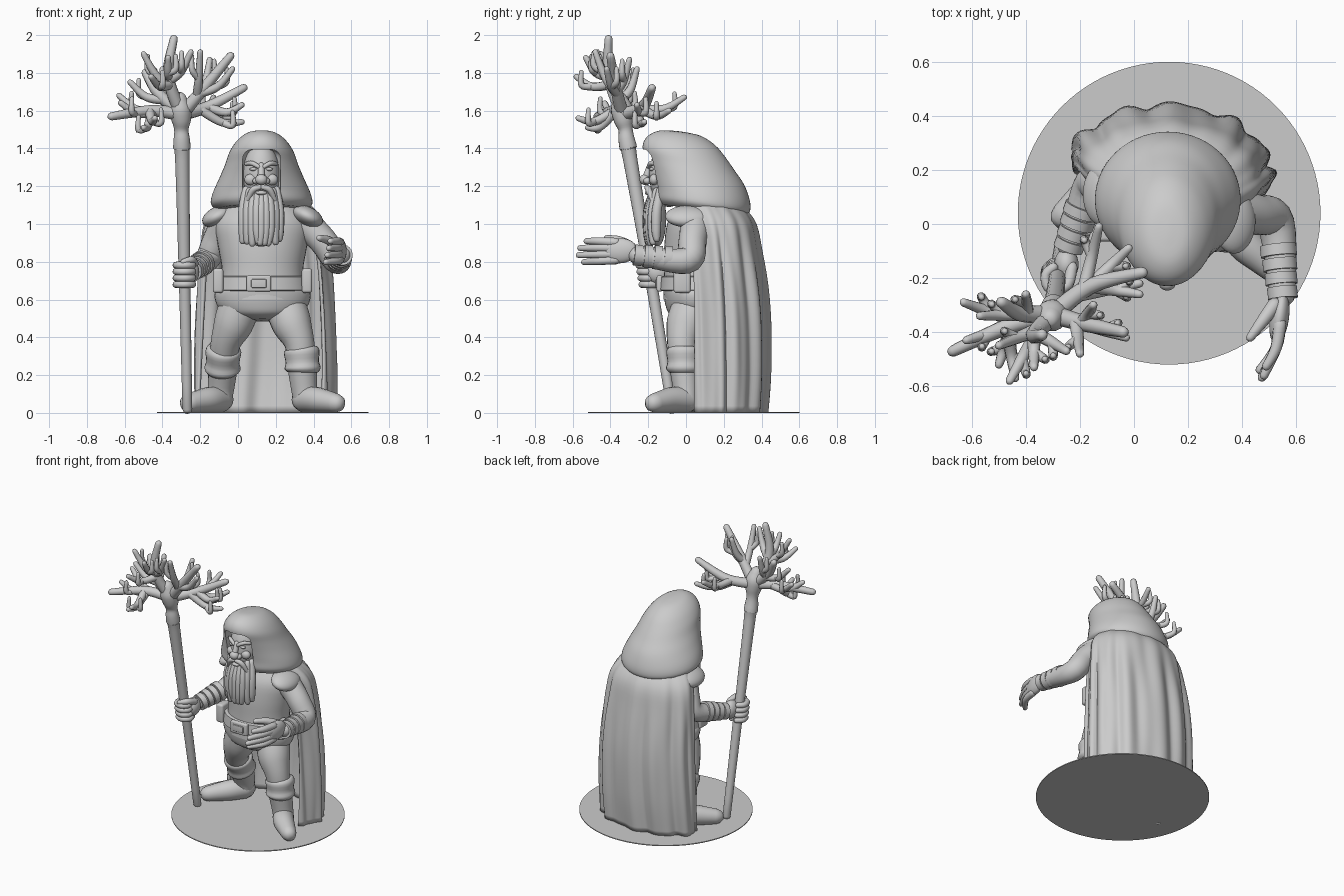
import bpy
import bmesh
import math
import random
from mathutils import Vector, Euler

if bpy.data.objects.get("Cube"):
    bpy.data.objects.remove(bpy.data.objects["Cube"], do_unlink=True)

random.seed(4)
MIDDLE = 0.13

stone = bpy.data.materials.new("plain grey")
stone.use_nodes = True
grey = (0.6, 0.6, 0.6, 1)
stone.diffuse_color = grey
stone.node_tree.nodes["Principled BSDF"].inputs["Base Color"].default_value = grey


def finish(name, bm, angle=50):
    bmesh.ops.recalc_face_normals(bm, faces=bm.faces)
    mesh = bpy.data.meshes.new(name)
    bm.to_mesh(mesh)
    bm.free()
    mesh.materials.append(stone)
    obj = bpy.data.objects.new(name, mesh)
    bpy.context.scene.collection.objects.link(obj)
    shade(obj, angle)
    return obj


def shade(obj, angle):
    bpy.ops.object.select_all(action="DESELECT")
    obj.select_set(True)
    bpy.context.view_layer.objects.active = obj
    bpy.ops.object.shade_smooth_by_angle(angle=math.radians(angle))


def refine(keys, steps):
    """Smooth curve through key vectors of any length."""
    pts = [Vector(k) for k in keys]
    last = len(pts) - 1
    out = []
    for i in range(last):
        a, b, c, d = pts[max(i - 1, 0)], pts[i], pts[i + 1], pts[min(i + 2, last)]
        for s in range(steps):
            t = s / steps
            out.append((b * 2 + (c - a) * t + (a * 2 - b * 5 + c * 4 - d) * t * t
                        + (b * 3 - a - c * 3 + d) * t ** 3) * 0.5)
    return out + [pts[-1]]


def skin(bm, rings, closed=True):
    rows = [[bm.verts.new(p) for p in ring] for ring in rings]
    count = len(rows[0])
    for low, high in zip(rows, rows[1:]):
        for i in range(count if closed else count - 1):
            j = (i + 1) % count
            bm.faces.new((low[i], low[j], high[j], high[i]))
    if closed:
        bm.faces.new(rows[0])
        bm.faces.new(rows[-1])


def tube(name, keys, sides=12, steps=4, rounded=True):
    """Sweep a circle along (x, y, z, radius) keys."""
    path = refine(keys, steps)
    spots = [(Vector(k[:3]), max(k[3], 0.003)) for k in path]
    if rounded:
        for end, inner in ((0, 1), (-1, -2)):
            point, radius = spots[end]
            out = (point - spots[inner][0]).normalized()
            caps = [(point + out * radius * f, radius * g) for f, g in ((0.55, 0.8), (0.9, 0.4))]
            spots = caps[::-1] + spots if end == 0 else spots + caps
    rings, normal = [], None
    for i, (point, radius) in enumerate(spots):
        ahead, behind = spots[min(i + 1, len(spots) - 1)][0], spots[max(i - 1, 0)][0]
        tangent = (ahead - behind).normalized()
        normal = tangent.orthogonal() if normal is None else normal - tangent * normal.dot(tangent)
        normal.normalize()
        across = tangent.cross(normal)
        turns = [math.tau * s / sides for s in range(sides)]
        rings.append([point + (normal * math.cos(a) + across * math.sin(a)) * radius for a in turns])
    bm = bmesh.new()
    skin(bm, rings)
    return finish(name, bm)


def loft(name, keys, steps=4, tilt=0.0, sides=40, centre=MIDDLE):
    """Stack ellipses given as (z, centre y, half width, half depth)."""
    rings = []
    for z, cy, rx, ry in refine(keys, steps):
        turns = [math.tau * s / sides for s in range(sides)]
        rings.append([(centre + rx * math.cos(a), cy + ry * math.sin(a), z + tilt * ry * math.sin(a))
                      for a in turns])
    bm = bmesh.new()
    skin(bm, rings)
    return finish(name, bm)


def ball(name, place, size, turn=(0, 0, 0)):
    bm = bmesh.new()
    bmesh.ops.create_uvsphere(bm, u_segments=28, v_segments=18, radius=1)
    spin = Euler(turn).to_matrix()
    for v in bm.verts:
        v.co = spin @ (v.co * Vector(size)) + Vector(place)
    return finish(name, bm)


def block(name, place, size, bevel=0.01):
    bm = bmesh.new()
    bmesh.ops.create_cube(bm, size=1)
    for v in bm.verts:
        v.co = v.co * Vector(size) + Vector(place)
    bmesh.ops.bevel(bm, geom=bm.edges[:], offset=bevel, segments=4, profile=0.5, affect="EDGES")
    return finish(name, bm)


# Ground disc
bm = bmesh.new()
bmesh.ops.create_cone(bm, cap_ends=True, segments=96, radius1=0.56, radius2=0.56, depth=0.006)
bmesh.ops.translate(bm, verts=bm.verts, vec=(MIDDLE, 0.04, 0.003))
finish("ground_disc", bm)

# Torso, breeches and belt
loft("tunic", [(0.6, 0.05, 0.23, 0.17), (0.75, 0.05, 0.215, 0.165), (0.88, 0.06, 0.235, 0.175),
               (1.0, 0.07, 0.25, 0.17), (1.08, 0.07, 0.2, 0.13), (1.14, 0.06, 0.1, 0.1)])
loft("breeches", [(0.49, 0.03, 0.07, 0.07), (0.515, 0.03, 0.18, 0.12), (0.56, 0.04, 0.235, 0.15),
                  (0.62, 0.05, 0.255, 0.17), (0.66, 0.05, 0.24, 0.17)], tilt=-0.1)
loft("belt", [(0.645, 0.05, 0.235, 0.175), (0.65, 0.05, 0.25, 0.188),
              (0.72, 0.05, 0.24, 0.182), (0.725, 0.05, 0.22, 0.17)], steps=1)
block("buckle", (0.11, -0.14, 0.685), (0.13, 0.03, 0.085))
block("buckle_plate", (0.11, -0.157, 0.685), (0.08, 0.012, 0.045), 0.004)

# Legs, boots, shoulder flaps and pouches; the right leg strides back
for side, label, stride in ((1, "left", 0), (-1, "right", 0.2)):
    def at(offset, y, z, *radius):
        back = stride * min(1, max(0, 0.57 - z) / 0.4)
        return (MIDDLE + side * offset, y + back, z, *radius)

    tube(label + "_leg", [at(0.12, 0.04, 0.57, 0.11), at(0.155, 0.0, 0.47, 0.105),
                          at(0.195, -0.02, 0.37, 0.08), at(0.21, -0.01, 0.25, 0.075)], 20)
    tube(label + "_boot_cuff", [at(0.205, -0.01, 0.345, 0.08), at(0.207, -0.01, 0.325, 0.095),
                                at(0.21, -0.01, 0.27, 0.088), at(0.212, -0.01, 0.235, 0.096),
                                at(0.212, -0.01, 0.215, 0.08)], 24, 3, False)
    tube(label + "_boot_shaft", [at(0.21, -0.01, 0.24, 0.078), at(0.22, 0.0, 0.13, 0.07),
                                 at(0.23, 0.0, 0.065, 0.066)], 20)
    tube(label + "_foot", [at(0.22, 0.01, 0.07, 0.068), at(0.28, -0.07, 0.07, 0.068),
                           at(0.345, -0.13, 0.06, 0.058), at(0.39, -0.17, 0.052, 0.05)], 18)
    tube(label + "_sole", [at(0.22, 0.02, 0.022, 0.02), at(0.32, -0.11, 0.022, 0.02)], 10)
    ball(label + "_shoulder_flap", at(0.24, 0.06 - side * 0.05, 1.04), (0.085, 0.12, 0.05), (0, side * 0.45, 0))
    block(label + "_pouch", at(0.235, -0.02, 0.7), (0.055, 0.09, 0.13), 0.015)

# Cloak: a plan from the left edge round the back to the right edge, scaled by height
PLAN = refine([(0.31, 0.0), (0.37, 0.1), (0.36, 0.19), (0.28, 0.29), (0.12, 0.36), (-0.1, 0.37),
               (-0.26, 0.31), (-0.355, 0.22), (-0.33, 0.14)], 15)
rows = []
for z, wide, deep, front in refine([(0.005, 1, 0.97, 0.05), (0.25, 1, 1.02, 0.05), (0.55, 0.97, 1.01, 0.05),
                                    (0.85, 0.91, 0.93, 0.04), (1.02, 0.82, 0.88, 0.02),
                                    (1.13, 0.55, 0.65, 0.0)], 5):
    row = []
    for i, (x, y) in enumerate(PLAN):
        turn = math.pi * i / len(PLAN)
        wave = math.sin(turn * 15 + 1.2 * math.sin(z * 3)) + 0.5 * math.sin(turn * 25 + z * 2)
        swell = 1 + 0.03 * wave * min(1, (1.2 - z) * 2)
        row.append((MIDDLE + x * wide * swell, front + y * deep * swell, z))
    rows.append(row)
bm = bmesh.new()
skin(bm, rows, closed=False)
cloak = finish("cloak", bm)
thick = cloak.modifiers.new("cloth thickness", "SOLIDIFY")
thick.thickness = 0.018
thick.offset = 0

# Hood with a hollow for the face
hood = loft("hood", [(1.075, 0.09, 0.235, 0.23), (1.105, 0.09, 0.268, 0.25), (1.16, 0.085, 0.26, 0.252),
                     (1.24, 0.06, 0.225, 0.248), (1.31, 0.025, 0.195, 0.235), (1.38, -0.01, 0.17, 0.22),
                     (1.44, -0.025, 0.13, 0.18), (1.48, -0.03, 0.075, 0.11), (1.49, -0.03, 0.01, 0.02)],
            tilt=-0.13, sides=56, centre=0.125)
hollow = block("hood_hollow", (0.125, -0.35, 1.13), (0.2, 0.52, 0.53), 0.05)
cut = hood.modifiers.new("face opening", "BOOLEAN")
cut.object = hollow
cut.solver = "EXACT"
bpy.context.view_layer.objects.active = hood
bpy.ops.object.modifier_apply(modifier=cut.name)
bpy.data.objects.remove(hollow, do_unlink=True)
shade(hood, 45)

# Face
FACE = 0.123
ball("face", (FACE, -0.09, 1.26), (0.098, 0.105, 0.17))
ball("nose_tip", (FACE, -0.218, 1.235), (0.032, 0.028, 0.028))
tube("nose_bridge", [(FACE, -0.19, 1.31, 0.016), (FACE, -0.21, 1.25, 0.02)])
for side, label in ((1, "left"), (-1, "right")):
    ball(label + "_nostril", (FACE + side * 0.026, -0.204, 1.228), (0.02, 0.022, 0.018))
    ball(label + "_cheek", (FACE + side * 0.055, -0.168, 1.235), (0.034, 0.026, 0.03))
    ball(label + "_eye", (FACE + side * 0.042, -0.181, 1.29), (0.02, 0.014, 0.009))
    tube(label + "_brow", [(FACE + side * 0.014, -0.198, 1.303, 0.011),
                           (FACE + side * 0.05, -0.185, 1.322, 0.013),
                           (FACE + side * 0.08, -0.155, 1.318, 0.01)])
    tube(label + "_moustache", [(FACE + side * 0.008, -0.207, 1.195, 0.014),
                                (FACE + side * 0.045, -0.198, 1.18, 0.017),
                                (FACE + side * 0.075, -0.175, 1.12, 0.012)])

# Beard made of long locks
ball("lower_lip", (FACE, -0.2, 1.165), (0.03, 0.018, 0.012))
ball("beard_core", (FACE, -0.15, 1.03), (0.1, 0.045, 0.15))
for i in range(9):
    spread = (i - 4) / 4
    depth = -0.2 + 0.045 * spread * spread
    drop = 0.885 + 0.02 * abs(spread) + random.uniform(0, 0.02)
    tube("beard_lock", [(FACE + spread * 0.08, depth + 0.02, 1.15 + 0.03 * abs(spread), 0.022),
                        (FACE + spread * 0.095, depth, 1.07, 0.027),
                        (FACE + spread * 0.095, depth - 0.003, 0.97, 0.026),
                        (FACE + spread * 0.09 + random.uniform(-0.01, 0.01), depth, drop, 0.018)], 10)

# Arms with wrapped wrists
ARMS = {"left": [(0.35, 0.05, 1.01, 0.08), (0.45, 0.035, 0.91, 0.075),
                 (0.525, 0.0, 0.805, 0.07), (0.55, -0.26, 0.835, 0.048)],
        "right": [(-0.07, 0.1, 1.0, 0.08), (-0.12, 0.14, 0.9, 0.073),
                  (-0.165, 0.13, 0.81, 0.065), (-0.24, -0.08, 0.755, 0.045)]}
for label, keys in ARMS.items():
    tube(label + "_arm", keys, 20, 6)
    elbow, wrist = Vector(keys[2]), Vector(keys[3])
    for i in range(4):
        a, b = (elbow.lerp(wrist, f + 0.2 * i) for f in (0.3, 0.46))
        a[3] = b[3] = 0.068 - 0.004 * i
        tube(label + "_wrist_wrap", [a, b], 20, 2, False)

# Open left hand
ball("left_palm", (0.538, -0.35, 0.858), (0.035, 0.095, 0.066), (0.05, 0, -0.15))
for i in range(4):
    z = 0.81 + 0.031 * i
    reach = -0.54 - 0.03 * math.sin(i * 1.2)
    tube("left_finger", [(0.54, -0.37, z, 0.024), (0.525, -0.46, z - 0.006 + 0.004 * i, 0.021),
                         (0.465 + 0.008 * i, reach, z - 0.012 + 0.006 * i, 0.016)], 10)
tube("left_thumb", [(0.52, -0.3, 0.885, 0.028), (0.475, -0.36, 0.915, 0.023), (0.43, -0.42, 0.925, 0.016)])

# Right hand closed around the staff
ball("right_palm", (-0.25, -0.15, 0.745), (0.045, 0.06, 0.062))
for i in range(4):
    z = 0.68 + 0.034 * i
    hub = Vector((-0.283, -0.075 - 0.165 * z))
    arc = [math.radians(a) for a in (50, -20, -80, -140, -200, -250)]
    tube("right_finger", [(hub.x + 0.046 * math.cos(a), hub.y + 0.046 * math.sin(a), z, 0.019)
                          for a in arc], 10)
tube("right_thumb", [(-0.23, -0.16, 0.79, 0.022), (-0.245, -0.225, 0.81, 0.02), (-0.29, -0.25, 0.8, 0.015)])

# Staff
CROWN = Vector((-0.3, -0.335, 1.58))
tube("staff", [(-0.268, -0.075, 0.02, 0.026), (-0.283, -0.19, 0.73, 0.031), (-0.295, -0.295, 1.34, 0.038),
               (-0.297, -0.305, 1.4, 0.046), (-0.298, -0.315, 1.45, 0.043), (-0.3, -0.32, 1.5, 0.038),
               (-0.3, -0.33, 1.55, 0.052), (-0.305, -0.34, 1.61, 0.058), (-0.31, -0.35, 1.66, 0.04)], 18)

# Antler crown: bend point, main tip, then side tips
BRANCHES = [
    [(-.47, -.38, 1.6), (-.67, -.47, 1.57), (-.63, -.29, 1.68), (-.62, -.43, 1.64), (-.5, -.52, 1.51), (-.44, -.57, 1.56)],
    [(-.37, -.41, 1.78), (-.34, -.41, 1.98), (-.5, -.45, 1.9), (-.46, -.58, 1.78), (-.25, -.47, 1.91), (-.37, -.53, 1.88)],
    [(-.18, -.37, 1.72), (-.04, -.4, 1.89), (-.2, -.48, 1.91), (-.03, -.42, 1.82), (-.15, -.3, 1.87)],
    [(-.16, -.23, 1.62), (.03, -.18, 1.72), (.02, -.22, 1.54), (-.13, -.01, 1.67), (-.02, -.09, 1.6), (.02, -.26, 1.63)],
    [(-.42, -.33, 1.69), (-.49, -.29, 1.8), (-.57, -.34, 1.75), (-.4, -.26, 1.82)],
]


def twig(name, start, bend, tip, thick):
    return tube(name, [(*start, thick), (*bend, thick * 0.85), (*tip, thick * 0.6)], 9, 5)


for bend, tip, *side_tips in BRANCHES:
    bend, tip = Vector(bend), Vector(tip)
    twig("main_branch", CROWN, bend, tip, 0.036)
    for i, end in enumerate(side_tips):
        end = Vector(end)
        start = CROWN.lerp(bend, 0.7 + 0.1 * i)
        reach = end - start
        sag = start.lerp(end, 0.55) + Vector((0, 0, -0.035))
        twig("side_branch", start, sag, end, 0.026)
        knob = sag + reach * 0.2 + reach.cross(Vector((0, 0, 1))).normalized() * 0.04 * (-1) ** i
        twig("antler_spur", sag, knob, knob + Vector((0, 0, 0.07)), 0.02)
